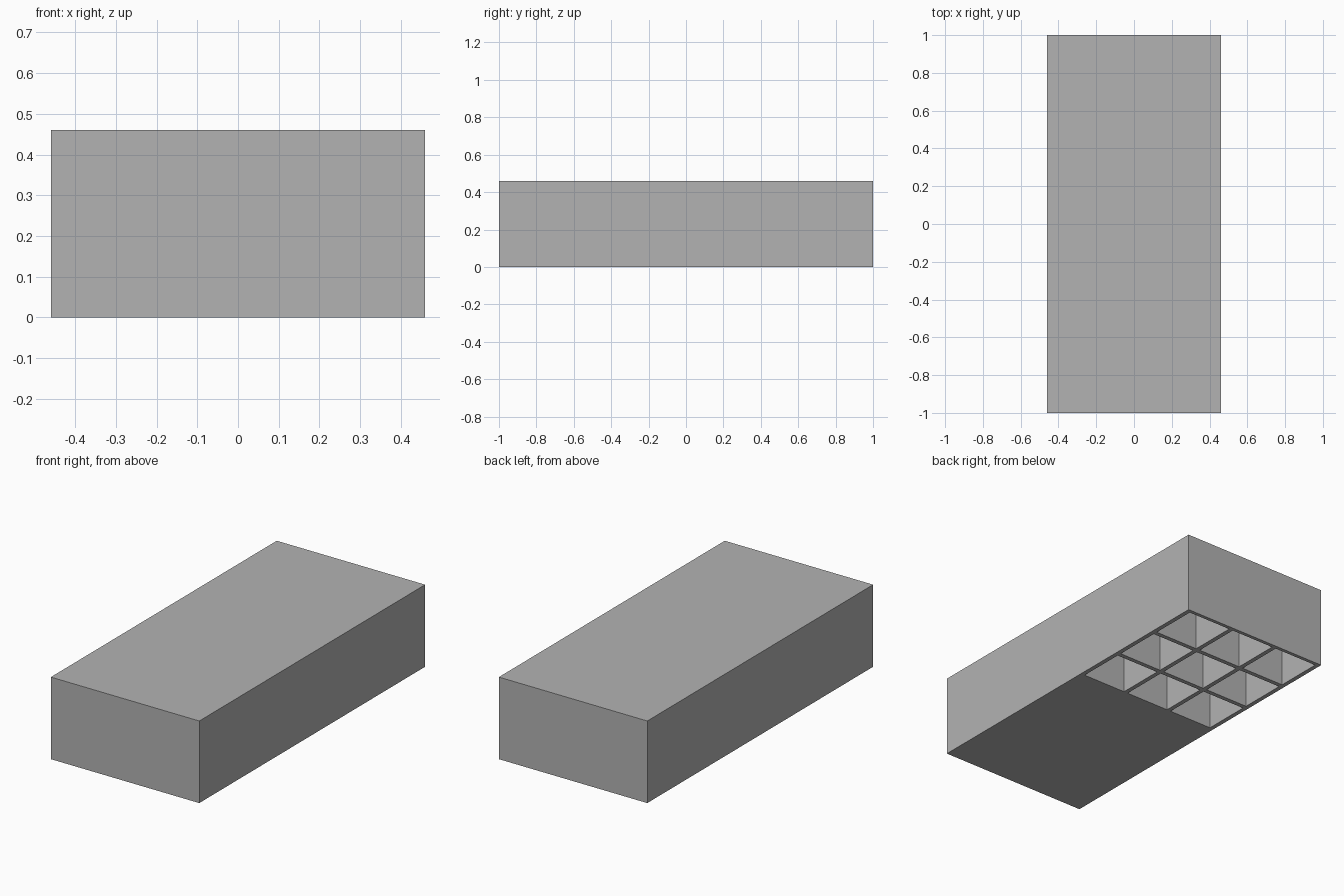
import bpy
import bmesh
from mathutils import Vector

start = bpy.data.objects.get("Cube")
if start:
    bpy.data.objects.remove(start, do_unlink=True)

WIDTH, LENGTH, HEIGHT = 0.92, 2.0, 0.46
WALL = 0.025
CELL = (WIDTH - 4 * WALL) / 3
PITCH = CELL + WALL
DEPTH = HEIGHT - WALL

grey = bpy.data.materials.new("plain grey")
grey.use_nodes = True
colour = (0.45, 0.45, 0.45, 1)
grey.diffuse_color = colour
grey.node_tree.nodes["Principled BSDF"].inputs["Base Color"].default_value = colour

bm = bmesh.new()

# Grid lines of the underside: cell edges across and along the block
xs = [-WIDTH / 2]
ys = [LENGTH / 2]
for i in range(3):
    x = -WIDTH / 2 + WALL + i * PITCH
    y = LENGTH / 2 - 0.02 - i * PITCH
    xs += [x, x + CELL]
    ys += [y, y - CELL]
xs.append(WIDTH / 2)
ys.append(-LENGTH / 2)


def quad(*points):
    bm.faces.new([bm.verts.new(p) for p in points])


def walls(x0, x1, y0, y1, z0, z1):
    """Four upright faces round a rectangle."""
    ring = [(x0, y0), (x1, y0), (x1, y1), (x0, y1)]
    for a, b in zip(ring, ring[1:] + ring[:1]):
        quad((*a, z0), (*b, z0), (*b, z1), (*a, z1))


def level(x0, x1, y0, y1, z):
    quad((x0, y0, z), (x1, y0, z), (x1, y1, z), (x0, y1, z))


# Outer shell: sides and flat top
walls(-WIDTH / 2, WIDTH / 2, -LENGTH / 2, LENGTH / 2, 0, HEIGHT)
level(-WIDTH / 2, WIDTH / 2, -LENGTH / 2, LENGTH / 2, HEIGHT)

# Underside: odd grid squares are open pockets, the rest is solid
for i in range(len(xs) - 1):
    for j in range(len(ys) - 1):
        box = (xs[i], xs[i + 1], ys[j + 1], ys[j])
        if i % 2 and j % 2:
            level(*box, DEPTH)
            walls(*box, 0, DEPTH)
        else:
            level(*box, 0)

bmesh.ops.remove_doubles(bm, verts=bm.verts, dist=0.0001)

# Join the flat solid strips, then split at the sides for clean normals
bmesh.ops.dissolve_limit(bm, angle_limit=0.01, verts=bm.verts, edges=bm.edges)
bmesh.ops.recalc_face_normals(bm, faces=bm.faces)

mesh = bpy.data.meshes.new("pocketed_block")
bm.to_mesh(mesh)
bm.free()
mesh.materials.append(grey)
block = bpy.data.objects.new("pocketed_block", mesh)
bpy.context.collection.objects.link(block)
